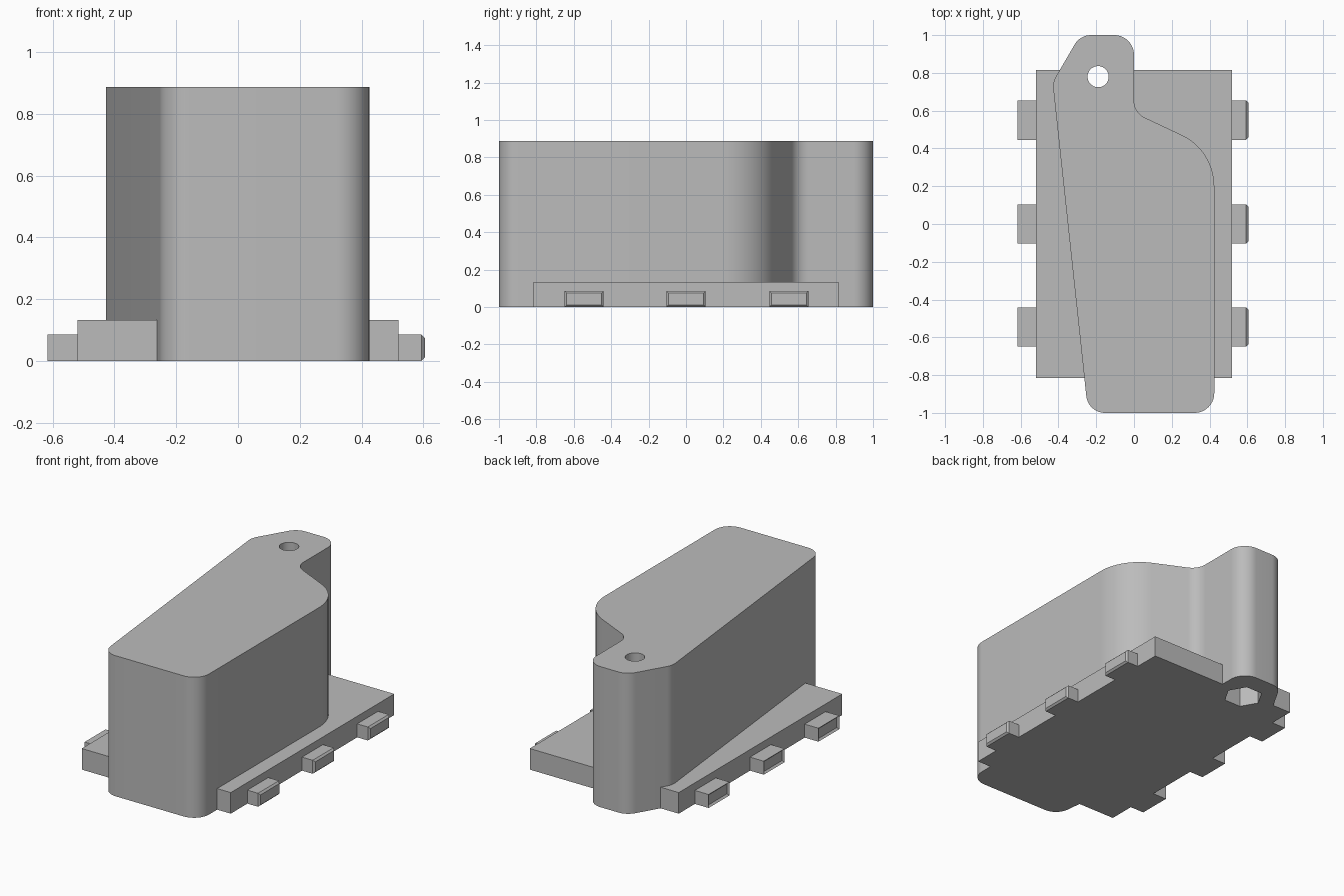
import bpy, bmesh, math
from mathutils import Vector

cube = bpy.data.objects.get("Cube")
if cube:
    bpy.data.objects.remove(cube, do_unlink=True)

grey = bpy.data.materials.new("plain grey")
grey.use_nodes = True
GREY = (0.5, 0.5, 0.5, 1)
grey.diffuse_color = GREY
grey.node_tree.nodes["Principled BSDF"].inputs["Base Color"].default_value = GREY


def finish(name, bm):
    bmesh.ops.recalc_face_normals(bm, faces=bm.faces)
    mesh = bpy.data.meshes.new(name)
    bm.to_mesh(mesh)
    bm.free()
    mesh.materials.append(grey)
    obj = bpy.data.objects.new(name, mesh)
    bpy.context.collection.objects.link(obj)
    return obj


def prism(name, outline, z0, z1):
    """Extrude a flat outline straight up."""
    bm = bmesh.new()
    face = bm.faces.new([bm.verts.new((x, y, z0)) for x, y in outline])
    top = bmesh.ops.extrude_face_region(bm, geom=[face])["geom"]
    bmesh.ops.translate(bm, vec=(0, 0, z1 - z0),
                        verts=[g for g in top if isinstance(g, bmesh.types.BMVert)])
    return finish(name, bm)


def rounded(corners, steps=14):
    """Replace each (x, y, radius) corner with a tangent arc."""
    points = []
    for i, (x, y, r) in enumerate(corners):
        p = Vector((x, y))
        a = (Vector(corners[i - 1][:2]) - p).normalized()
        b = (Vector(corners[(i + 1) % len(corners)][:2]) - p).normalized()
        half = a.angle(b) / 2
        centre = p + (a + b).normalized() * r / math.sin(half)
        start = p + a * r / math.tan(half) - centre
        end = p + b * r / math.tan(half) - centre
        sweep = math.pi - 2 * half
        for k in range(steps + 1):
            t = k / steps
            arc = (start * math.sin((1 - t) * sweep) + end * math.sin(t * sweep)) / math.sin(sweep)
            points.append(centre + arc)
    return points


def ring(centre, r, n):
    return [(centre[0] + r * math.cos(math.tau * k / n),
             centre[1] + r * math.sin(math.tau * k / n)) for k in range(n)]


def box(w, d, h):
    return [(-w, -d), (w, -d), (w, d), (-w, d)]


# Tall body with a rounded, waisted outline
body = prism("body", rounded([
    (-0.243, -1, 0.1), (0.425, -1, 0.105), (0.425, 0.39, 0.3), (0, 0.59, 0.1),
    (0, 1, 0.105), (-0.285, 1, 0.1), (-0.431, 0.75, 0.1)]), 0, 0.887)

# Flat base plate
plate = prism("base_plate", [(-0.52, -0.815), (0.52, -0.815), (0.52, 0.815), (-0.52, 0.815)],
              0, 0.133)

# Screw hole through the body, with a hexagonal nut pocket underneath
HOLE = (-0.19, 0.78)
cutters = [prism("screw_hole_cutter", ring(HOLE, 0.056, 40), -0.1, 1),
           prism("nut_pocket_cutter", ring(HOLE, 0.115, 6), -0.1, 0.2)]
for cutter in cutters:
    cutter.hide_render = True
    cutter.hide_set(True)
for part in (body, plate):
    for cutter in cutters:
        cut = part.modifiers.new(cutter.name, "BOOLEAN")
        cut.operation = "DIFFERENCE"
        cut.solver = "EXACT"
        cut.object = cutter

# Apply the cuts, then remove the cutters
depsgraph = bpy.context.evaluated_depsgraph_get()
for part in (body, plate):
    mesh = bpy.data.meshes.new_from_object(part.evaluated_get(depsgraph))
    part.modifiers.clear()
    part.data = mesh
for cutter in cutters:
    bpy.data.objects.remove(cutter, do_unlink=True)

# Side tabs with chamfered outer ends, three on each side
for side, label in ((1, "left"), (-1, "right")):
    for i, y in enumerate((-0.545, 0, 0.55)):
        bm = bmesh.new()
        bmesh.ops.create_cube(bm, size=1)
        for v in bm.verts:
            outer = v.co.x > 0
            v.co = (side * (0.605 if outer else 0.5), y + v.co.y * 0.208, (v.co.z + 0.5) * 0.085)
        end = [e for e in bm.edges if all(abs(v.co.x) > 0.6 for v in e.verts)]
        bmesh.ops.bevel(bm, geom=end, offset=0.011, segments=1, affect="EDGES")
        finish(f"{label}_tab_{i + 1}", bm)

# Smooth the rounded walls, keeping hard edges
bpy.ops.object.select_all(action="DESELECT")
body.select_set(True)
bpy.context.view_layer.objects.active = body
bpy.ops.object.shade_smooth_by_angle(angle=math.radians(30))
